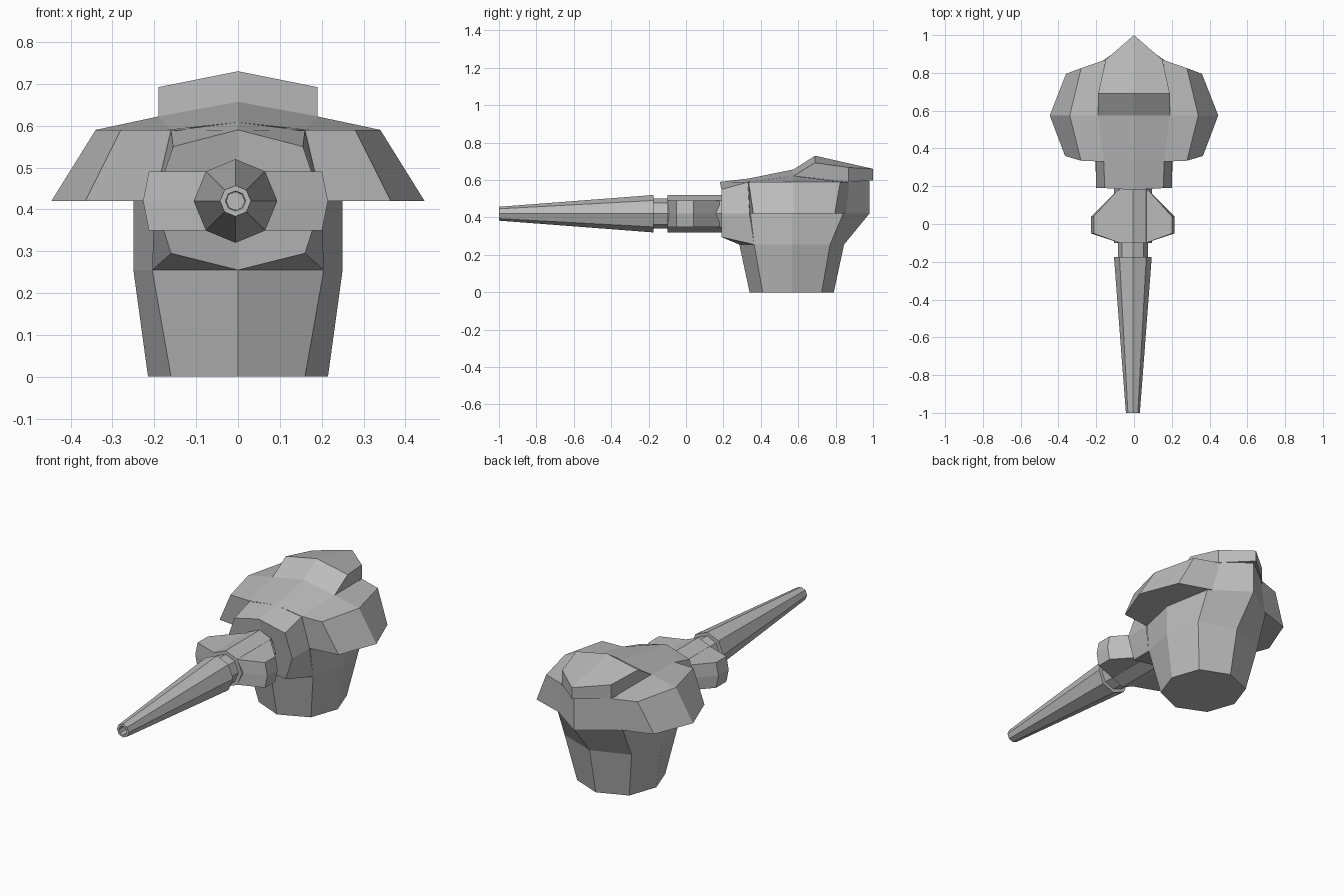
import bpy, bmesh, math

cube = bpy.data.objects.get("Cube")
if cube:
    bpy.data.objects.remove(cube, do_unlink=True)

grey = bpy.data.materials.new("plain grey")
grey.use_nodes = True
colour = (0.5, 0.5, 0.5, 1)
grey.diffuse_color = colour
grey.node_tree.nodes["Principled BSDF"].inputs["Base Color"].default_value = colour

AXIS_Z = 0.42      # height of the barrel axis
AXIS_X = -0.006    # slight sideways offset of the barrel


def finish(name, bm, mirror=False):
    """Optionally mirror across x, weld, and turn the mesh into a flat-shaded object."""
    if mirror:
        copy = bmesh.ops.duplicate(bm, geom=bm.verts[:] + bm.edges[:] + bm.faces[:])
        for item in copy["geom"]:
            if isinstance(item, bmesh.types.BMVert):
                item.co.x = -item.co.x
    bmesh.ops.remove_doubles(bm, verts=bm.verts[:], dist=0.0005)
    bmesh.ops.recalc_face_normals(bm, faces=bm.faces[:])
    mesh = bpy.data.meshes.new(name)
    bm.to_mesh(mesh)
    bm.free()
    mesh.materials.append(grey)
    obj = bpy.data.objects.new(name, mesh)
    bpy.context.collection.objects.link(obj)
    return obj


def loft(name, rings, closed=True, cap_start=True, cap_end=True, mirror=False):
    """Join point rings with quads and cap the ends."""
    bm = bmesh.new()
    rows = [[bm.verts.new(p) for p in ring] for ring in rings]
    count = len(rows[0])
    for a, b in zip(rows, rows[1:]):
        for i in range(count if closed else count - 1):
            j = (i + 1) % count
            bm.faces.new((a[i], a[j], b[j], b[i]))
    if cap_start:
        bm.faces.new(rows[0])
    if cap_end:
        bm.faces.new(rows[-1])
    return finish(name, bm, mirror)


def half_shell(name, points, faces):
    """Build one side from labelled points, then mirror it."""
    bm = bmesh.new()
    verts = {key: bm.verts.new(co) for key, co in points.items()}
    for face in faces.split():
        bm.faces.new([verts[key] for key in face])
    return finish(name, bm, mirror=True)


def tube(name, profile):
    """Eight-sided tube along y from (y, radius) pairs."""
    rings = []
    for y, r in profile:
        angles = [math.tau * i / 8 for i in range(8)]
        rings.append([(r * math.sin(t), y, AXIS_Z + r * math.cos(t)) for t in angles])
    obj = loft(name, rings)
    obj.location.x = AXIS_X
    return obj


# Pedestal: half outlines from front to back at each height
levels = {
    0.0: [(0, .34), (.16, .41), (.215, .567), (.16, .725), (0, .79)],
    .255: [(0, .285), (.205, .365), (.25, .567), (.205, .77), (0, .845)],
    AXIS_Z: [(0, .285), (.2, .345), (.25, .567), (.2, .84), (0, .98)],
    .595: [(0, .3), (.14, .4), (.24, .567), (.15, .865), (0, .98)],
}
loft("pedestal", [[(x, y, z) for x, y in half] for z, half in levels.items()],
     closed=False, mirror=True)

# Neck between the collar and the hood
neck_front = [(0, .18, .59), (.155, .19, .55), (.2, .19, AXIS_Z), (.16, .19, .295), (0, .285, .255)]
neck_back = [(0, .335, .608), (.16, .33, .588), (.2, .34, AXIS_Z), (.205, .365, .255), (0, .285, .255)]
loft("neck", [neck_front, neck_back], closed=False, cap_end=False, mirror=True)

# Hood: lower rim a-e, upper rim A-E, roof ridge f-g and shoulder h
rim = [(.2, .34), (.365, .36), (.446, .575), (.36, .795), (.15, .865)]
crown = [(.16, .33), (.28, .335), (.34, .575), (.28, .825), (.15, .87)]
hood = {key: (x, y, AXIS_Z) for key, (x, y) in zip("abcde", rim)}
hood.update({key: (x, y, .59) for key, (x, y) in zip("ABCDE", crown)})
hood.update(f=(0, .335, .608), g=(0, .575, .657), h=(.19, .575, .622))
half_shell("hood", hood, "abBA bcCB cdDC deED abcde ABCh hCDE fAhg")

# Raised rear hatch on the roof
hatch = dict(g=hood["g"], h=hood["h"], p=(0, .69, .73), q=(.19, .69, .692),
             r=(0, 1, .66), s=(.15, .87, .667), t=(0, 1, .598), E=hood["E"])
half_shell("rear_hatch", hatch, "ghqp pqsr rsEt hEsq tEhg")

# Collar with a side lug on each side
tube("collar", [(.2, .1), (-.1, .1)])
lug_rings = []
for z, reach in ((.35, .207), (AXIS_Z, .221), (.49, .207)):
    lug_rings.append([(.06, .18, z), (.08, .18, z), (reach, .04, z),
                      (reach, -.05, z), (.07, -.1, z), (.06, -.1, z)])
lugs = loft("collar_lugs", lug_rings, mirror=True)
lugs.location.x = AXIS_X

# Barrel with a hollow muzzle
tube("barrel_joint", [(-.09, .08), (-.2, .08)])
tube("barrel", [(-.175, .1), (-1, .037), (-1, .024), (-.94, .022)])
